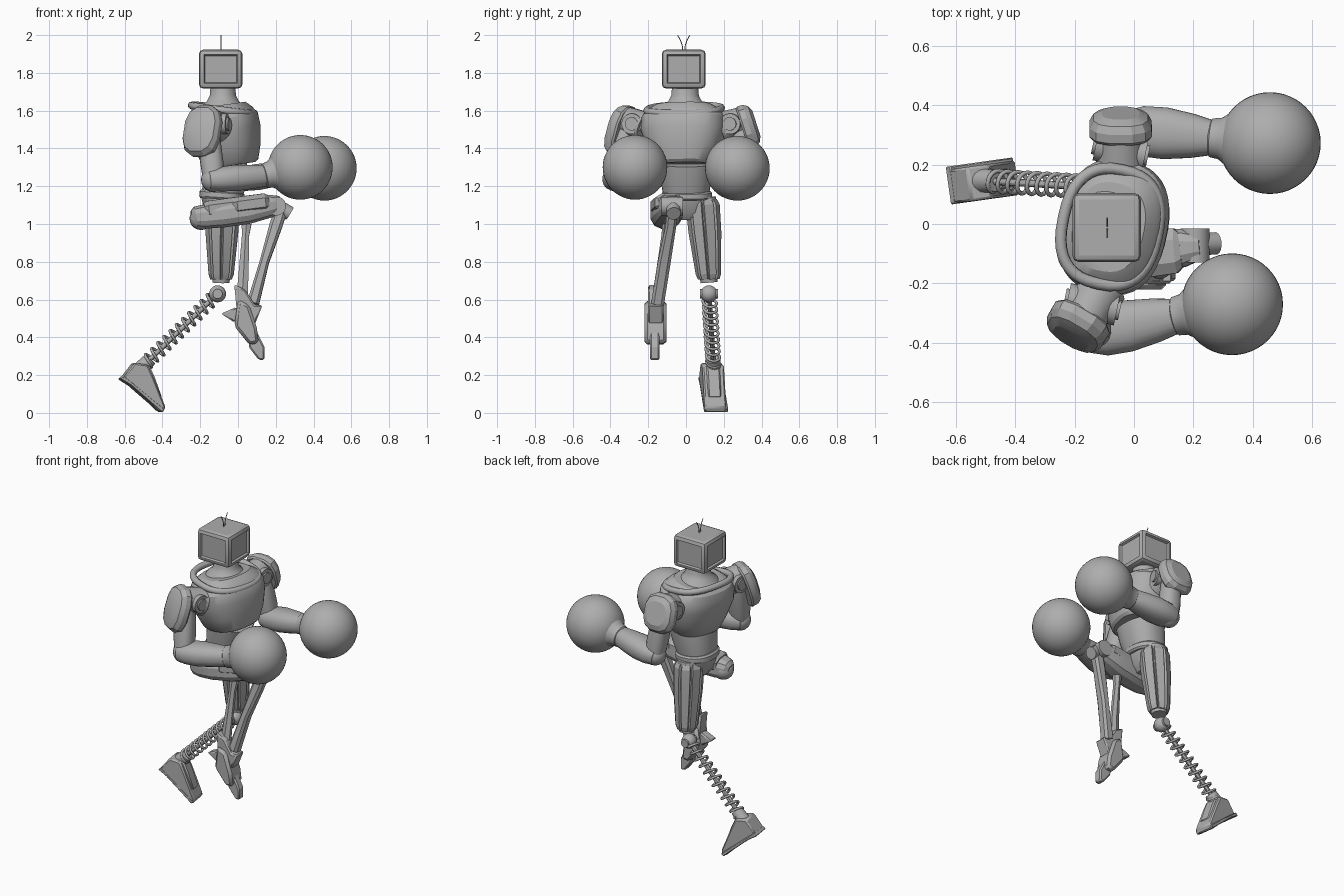
import bpy, bmesh
from math import sin, cos, pi, copysign, radians
from mathutils import Vector, Matrix

old = bpy.data.objects.get("Cube")
if old:
    bpy.data.objects.remove(old, do_unlink=True)

grey = bpy.data.materials.new("plain_grey")
grey.use_nodes = True
colour = (0.42, 0.42, 0.42, 1)
grey.diffuse_color = colour
grey.node_tree.nodes["Principled BSDF"].inputs["Base Color"].default_value = colour
TWIST = radians(-12)


def shade(ob, angle=30):
    bpy.ops.object.select_all(action='DESELECT')
    bpy.context.view_layer.objects.active = ob
    ob.select_set(True)
    bpy.ops.object.shade_smooth_by_angle(angle=radians(angle))
    return ob


def finish(name, bm, angle=30):
    bmesh.ops.recalc_face_normals(bm, faces=bm.faces)
    mesh = bpy.data.meshes.new(name)
    bm.to_mesh(mesh)
    bm.free()
    mesh.materials.append(grey)
    ob = bpy.data.objects.new(name, mesh)
    bpy.context.collection.objects.link(ob)
    return shade(ob, angle)


def loft(name, rings, sides=24, power=2, twist=0, angle=30):
    """Skin of rings (x, y, z, side radius, up radius) along one axis."""
    bm = bmesh.new()
    t = (Vector(rings[-1][:3]) - Vector(rings[0][:3])).normalized()
    a = Vector((cos(twist), sin(twist), 0))
    if abs(t.z) < 0.8:
        a = t.cross(Vector((0, 0, 1))).normalized()
    b = t.cross(a).normalized()
    a = b.cross(t)
    loops = []
    for x, y, z, ra, rb in rings:
        loop = []
        for i in range(sides):
            w = 2 * pi * (i + 0.5) / sides
            u, v = (copysign(abs(f) ** (2 / power), f) for f in (cos(w), sin(w)))
            loop.append(bm.verts.new(Vector((x, y, z)) + a * ra * u + b * rb * v))
        loops.append(loop)
    for lo, hi in zip(loops, loops[1:]):
        for i in range(sides):
            j = (i + 1) % sides
            bm.faces.new((lo[i], lo[j], hi[j], hi[i]))
    bm.faces.new(loops[0])
    bm.faces.new(loops[-1])
    return finish(name, bm, angle)


def rod(name, p, q, r, r2=None, sides=16):
    r2 = r if r2 is None else r2
    return loft(name, [(*p, r, r), (*q, r2, r2)], sides)


def ball(name, centre, r, segments=32):
    bm = bmesh.new()
    bmesh.ops.create_uvsphere(bm, u_segments=segments, v_segments=segments // 2, radius=r,
                              matrix=Matrix.Translation(centre))
    return finish(name, bm, 40)


def plate(name, outline, y, half, turn=0, bevel=0.008):
    """Side outline in x and z, given thickness across y."""
    bm = bmesh.new()
    face = bm.faces.new([bm.verts.new((x, -half, z)) for x, z in outline])
    new = bmesh.ops.extrude_face_region(bm, geom=[face])["geom"]
    bmesh.ops.translate(bm, vec=(0, 2 * half, 0),
                        verts=[g for g in new if isinstance(g, bmesh.types.BMVert)])
    mid = Vector((sum(p[0] for p in outline) / len(outline), 0, 0))
    bmesh.ops.rotate(bm, verts=bm.verts, cent=mid, matrix=Matrix.Rotation(turn, 3, 'Z'))
    bmesh.ops.translate(bm, verts=bm.verts, vec=(0, y, 0))
    ob = finish(name, bm, 15)
    mod = ob.modifiers.new("edge", 'BEVEL')
    mod.width, mod.segments = bevel, 1
    return ob


def wire(name, points, r, closed=False):
    cu = bpy.data.curves.new(name, 'CURVE')
    cu.dimensions = '3D'
    cu.bevel_depth, cu.bevel_resolution, cu.use_fill_caps = r, 2, True
    sp = cu.splines.new('POLY')
    sp.points.add(len(points) - 1)
    for p, co in zip(sp.points, points):
        p.co = (*co, 1)
    sp.use_cyclic_u = closed
    cu.materials.append(grey)
    ob = bpy.data.objects.new(name, cu)
    bpy.context.collection.objects.link(ob)
    shade_ready = bpy.context.view_layer
    bpy.ops.object.select_all(action='DESELECT')
    shade_ready.objects.active = ob
    ob.select_set(True)
    bpy.ops.object.convert(target='MESH')
    return shade(bpy.context.object, 50)


# Head: chamfered box with a recessed panel on each side
bm = bmesh.new()
bmesh.ops.create_cube(bm, size=1, matrix=Matrix.Translation((-0.092, -0.012, 1.82))
                      @ Matrix.Diagonal((0.23, 0.232, 0.205, 1)))
bmesh.ops.bevel(bm, geom=bm.edges[:], offset=0.022, segments=2, affect='EDGES', profile=0.5)
bm.normal_update()
panels = [f for f in bm.faces if max(abs(f.normal.x), abs(f.normal.y)) > 0.99 and f.calc_area() > 0.01]
bmesh.ops.inset_individual(bm, faces=panels, thickness=0.006, depth=0)
bmesh.ops.inset_individual(bm, faces=panels, thickness=0.008, depth=-0.012)
finish("head", bm, 20)
for s in (-1, 1):
    wire("antenna", [(-0.09, -0.012 + s * (0.005 + 0.028 * k * k), 1.92 + 0.08 * k)
                     for k in (0, 0.35, 0.7, 1)], 0.0025)

# Neck, chest, belly and pelvis
loft("neck", [(-0.08, -0.005, z, r, r * 1.05) for z, r in
              ((1.58, 0.14), (1.625, 0.115), (1.65, 0.085), (1.68, 0.07), (1.73, 0.066))])
loft("chest", [(x, -0.01, z, ra, rb) for x, z, ra, rb in
               ((-0.04, 1.31, 0.13, 0.15), (-0.04, 1.325, 0.145, 0.165), (-0.05, 1.4, 0.165, 0.2),
                (-0.067, 1.5, 0.18, 0.228), (-0.075, 1.56, 0.175, 0.226),
                (-0.085, 1.6, 0.155, 0.2), (-0.085, 1.63, 0.12, 0.15))], 40, 2.5, TWIST)
ring = []
for i in range(40):
    w = 2 * pi * i / 40
    u, v = (copysign(abs(f) ** 0.8, f) for f in (cos(w), sin(w)))
    ring.append((-0.08 + 0.16 * u * cos(TWIST) - 0.195 * v * sin(TWIST),
                 -0.01 + 0.16 * u * sin(TWIST) + 0.195 * v * cos(TWIST), 1.607 - 0.022 * u))
wire("collar", ring, 0.02, True)
loft("belly", [(-0.045, 0, 1.33, 0.125, 0.145), (-0.065, 0, 1.25, 0.122, 0.138),
               (-0.085, 0, 1.16, 0.108, 0.122)], 32, 2.3)
loft("belt", [(-0.088, 0.005, 1.13, 0.112, 0.125), (-0.086, 0.005, 1.14, 0.12, 0.133),
              (-0.085, 0.005, 1.165, 0.12, 0.133), (-0.085, 0.005, 1.175, 0.11, 0.124)], 32, 2.3)
loft("pelvis", [(-0.09, 0.01, 1.02, 0.05, 0.07), (-0.09, 0.01, 1.06, 0.085, 0.11),
                (-0.09, 0.01, 1.14, 0.105, 0.12)], 24, 2.5)


# Arms: joint, pad, upper arm, forearm, cuff and round fist
def arm(side, joint, pad, out, pad_size, elbow, wrist, fist):
    joint, pad, elbow, wrist, fist = map(Vector, (joint, pad, elbow, wrist, fist))
    out = Vector(out).normalized()
    across = Vector((cos(TWIST), sin(TWIST), 0))
    rod(side + "_shoulder_socket", joint - out * 0.07, joint + out * 0.06, 0.085, 0.075, 20)
    rod(side + "_shoulder_hub", joint - across * 0.085, joint + across * 0.085, 0.055, sides=24)
    rod(side + "_shoulder_bolt", joint - across * 0.095, joint + across * 0.095, 0.035, sides=24)
    u, v = pad_size
    loft(side + "_shoulder_pad", [(*(pad + out * d), u * k, v * k) for d, k in
         ((-0.04, 0.93), (-0.03, 1), (0, 0.99), (0.025, 0.87), (0.04, 0.6))], 12, 2.7, angle=22)
    top = joint + out * 0.04
    loft(side + "_upper_arm", [(*top.lerp(elbow, k), r, r) for k, r in
         ((0, 0.05), (0.3, 0.058), (0.7, 0.062), (1, 0.055))], 16, 2.4)
    ball(side + "_elbow", elbow, 0.066, 20)
    loft(side + "_forearm", [(*elbow.lerp(wrist, k), a, b) for k, a, b in
         ((-0.16, 0.04, 0.035), (-0.1, 0.065, 0.055), (0.1, 0.085, 0.065), (0.4, 0.088, 0.07),
          (0.75, 0.075, 0.064), (1, 0.06, 0.058))], 20, 2.3)
    loft(side + "_cuff", [(*wrist.lerp(fist, k), r, r) for k, r in
         ((-0.04, 0.055), (0, 0.066), (0.15, 0.07), (0.4, 0.105))])
    ball(side + "_fist", fist, 0.171, 48)


arm("right", (-0.14, -0.27, 1.53), (-0.195, -0.352, 1.495), (-0.5, -0.85, 0.3), (0.108, 0.142),
    (-0.13, -0.365, 1.235), (0.14, -0.31, 1.255), (0.33, -0.27, 1.3))
arm("left", (-0.045, 0.25, 1.53), (-0.045, 0.335, 1.52), (0, 1, 0.32), (0.108, 0.12),
    (0.0, 0.315, 1.235), (0.26, 0.29, 1.27), (0.457, 0.272, 1.295))

# Raised right thigh with shell bands and knee
loft("right_thigh", [(x, y, z, a, b) for x, y, z, a, b in
     ((-0.245, -0.11, 1.035, 0.035, 0.035), (-0.225, -0.11, 1.035, 0.055, 0.058),
      (-0.17, -0.11, 1.04, 0.075, 0.066), (-0.08, -0.105, 1.05, 0.085, 0.07),
      (0.05, -0.095, 1.07, 0.08, 0.072), (0.17, -0.08, 1.095, 0.065, 0.062),
      (0.225, -0.075, 1.105, 0.045, 0.045))], 12, 2.6, angle=22)
for x, z in ((-0.09, 1.085), (0.06, 1.105)):
    loft("right_thigh_shell", [(x - 0.09, -0.105, z - 0.012, 0.07, 0.04), (x - 0.07, -0.105, z - 0.01, 0.088, 0.05),
         (x + 0.08, -0.09, z + 0.01, 0.08, 0.05), (x + 0.1, -0.088, z + 0.012, 0.06, 0.04)], 8, 2.6, angle=15)
ball("right_hip", (-0.195, -0.105, 1.03), 0.062, 20)
rod("right_knee_hub", (0.205, -0.13, 1.095), (0.205, -0.015, 1.095), 0.05)
rod("right_knee_pin", (0.2, -0.07, 1.1), (0.275, -0.065, 1.055), 0.038)

# Right shin struts and pointed foot
loft("right_shin", [(0.23, -0.07, 1.08, 0.035, 0.032), (0.2, -0.08, 0.99, 0.036, 0.03),
                    (0.14, -0.115, 0.8, 0.026, 0.036), (0.08, -0.15, 0.58, 0.034, 0.036)], 8, 3, angle=15)
loft("right_shin_strut", [(0.045, -0.1, 1.0, 0.03, 0.025), (0.04, -0.11, 0.94, 0.022, 0.02),
                          (0.03, -0.14, 0.75, 0.03, 0.018), (0.02, -0.16, 0.58, 0.035, 0.025)], 6, angle=15)
plate("right_ankle", [(-0.02, 0.68), (0.04, 0.65), (0.09, 0.57), (0.13, 0.57), (0.09, 0.47), (0.0, 0.47)],
      -0.16, 0.04)
plate("right_foot", [(0.0, 0.6), (0.06, 0.57), (0.1, 0.45), (0.11, 0.37), (0.06, 0.36), (-0.02, 0.46)],
      -0.162, 0.058, bevel=0.015)
plate("right_heel_spur", [(-0.09, 0.525), (-0.01, 0.56), (0.03, 0.5), (-0.02, 0.48)], -0.16, 0.03)
plate("right_toe", [(0.05, 0.42), (0.1, 0.43), (0.14, 0.35), (0.14, 0.28), (0.11, 0.28), (0.06, 0.345)],
      -0.165, 0.026)

# Standing left thigh with long panels all round
hip, knee = Vector((-0.082, 0.085, 1.14)), Vector((-0.09, 0.122, 0.69))
loft("left_thigh", [(*hip.lerp(knee, k), r, r) for k, r in
     ((0, 0.075), (0.3, 0.078), (0.9, 0.052), (1, 0.045))], 16)
for i in range(8):
    w = 2 * pi * (i + 0.5) / 8
    d = Vector((cos(w), sin(w), 0))
    loft("left_thigh_panel", [(*(hip.lerp(knee, k) + d * r), 0.018, s) for k, r, s in
         ((0.02, 0.062, 0.03), (0.08, 0.074, 0.038), (0.4, 0.071, 0.036),
          (0.9, 0.052, 0.027), (0.96, 0.042, 0.024))], 4, twist=w, angle=15)
ball("left_knee", (-0.108, 0.122, 0.63), 0.045, 24)
rod("left_knee_pin", (-0.108, 0.075, 0.63), (-0.108, 0.17, 0.63), 0.026)

# Spring shin
start, end = Vector((-0.13, 0.124, 0.61)), Vector((-0.49, 0.145, 0.26))
axis = (end - start).normalized()
side = axis.cross(Vector((0, 0, 1))).normalized()
up = side.cross(axis)
turns, steps = 11, 16
wire("left_spring", [start.lerp(end, i / (turns * steps))
                     + 0.036 * (side * cos(2 * pi * i / steps) + up * sin(2 * pi * i / steps))
                     for i in range(turns * steps + 1)], 0.0075)
rod("left_spring_core", start, end, 0.013, sides=12)

# Left foot
rod("left_ankle", (-0.465, 0.144, 0.285), (-0.52, 0.146, 0.225), 0.036, 0.045)
plate("left_foot", [(-0.625, 0.175), (-0.555, 0.265), (-0.485, 0.255), (-0.455, 0.19),
                    (-0.39, 0.03), (-0.405, 0.0), (-0.43, 0.015), (-0.57, 0.15)], 0.143, 0.058, radians(8))
plate("left_foot_ridge", [(-0.53, 0.262), (-0.478, 0.262), (-0.445, 0.19), (-0.405, 0.08), (-0.46, 0.09)],
      0.145, 0.036, radians(8))
plate("left_foot_sole", [(-0.628, 0.178), (-0.61, 0.195), (-0.395, 0.02), (-0.41, 0.003), (-0.575, 0.145)],
      0.143, 0.064, radians(8), 0.004)
